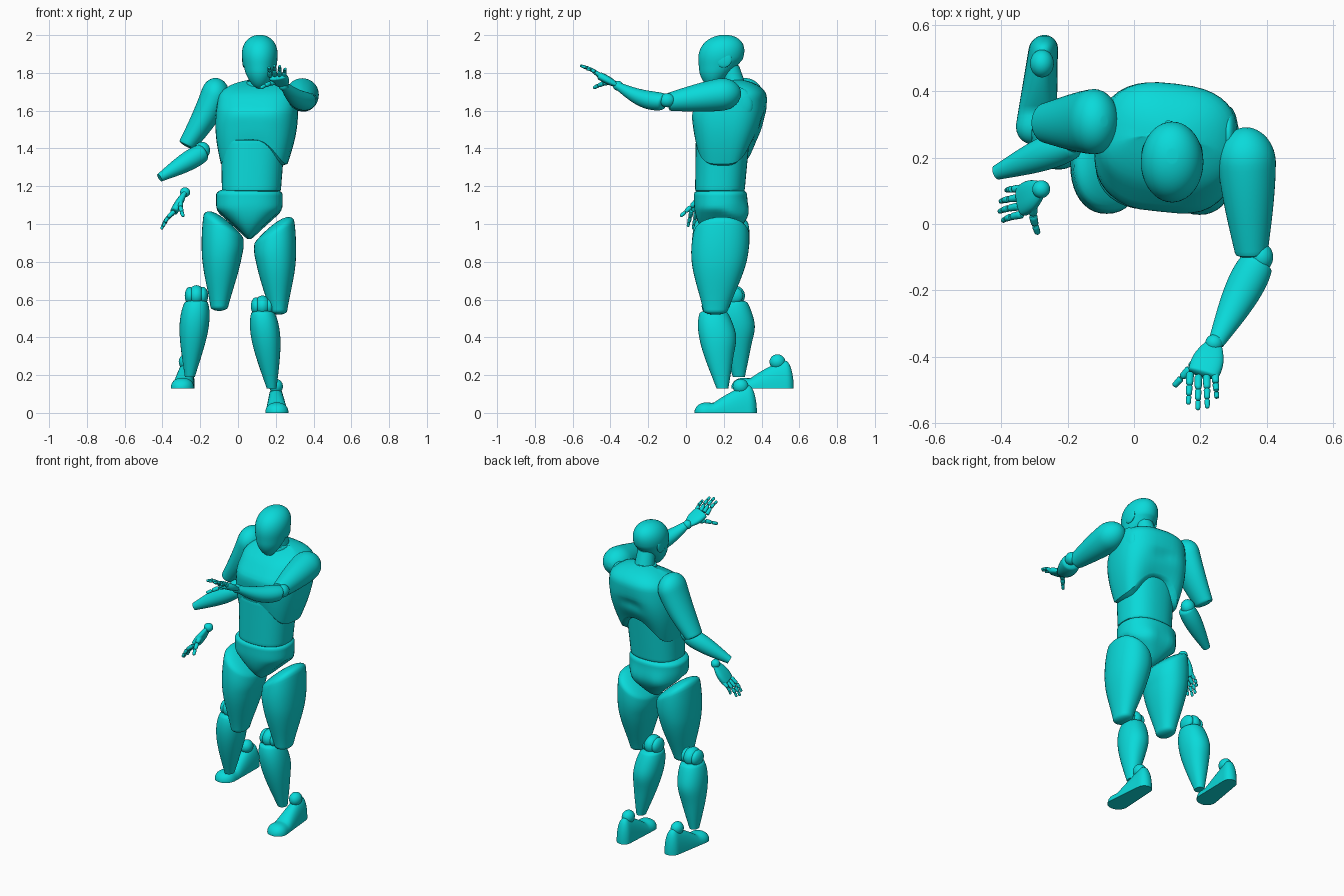
import bpy, bmesh, math
from mathutils import Vector, Matrix

old = bpy.data.objects.get("Cube")
if old:
    bpy.data.objects.remove(old)

teal = bpy.data.materials.new("teal plastic")
teal.use_nodes = True
teal.diffuse_color = (0.003, 0.7, 0.7, 1)
teal.node_tree.nodes["Principled BSDF"].inputs["Base Color"].default_value = teal.diffuse_color

X, Y, Z = Vector((1, 0, 0)), Vector((0, 1, 0)), Vector((0, 0, 1))
MIRROR = (("left", 1), ("right", -1))


def finish(name, bm):
    bmesh.ops.recalc_face_normals(bm, faces=bm.faces)
    mesh = bpy.data.meshes.new(name)
    bm.to_mesh(mesh)
    bm.free()
    mesh.materials.append(teal)
    obj = bpy.data.objects.new(name, mesh)
    bpy.context.collection.objects.link(obj)
    bpy.ops.object.select_all(action="DESELECT")
    obj.select_set(True)
    bpy.context.view_layer.objects.active = obj
    bpy.ops.object.shade_smooth_by_angle(angle=math.radians(40))


def clamp(value):
    return max(0, min(1, value))


def rounding(distance, length):
    """Scale factor that closes an end like an ellipse over the given length."""
    if distance >= length:
        return 1
    return math.sqrt(1 - (.99 * (1 - distance / length)) ** 2)


def superpower(value, power):
    return math.copysign(abs(value) ** (2 / power), value)


def limb(name, start, end, first, last, swell=0, peak=.5, flat=1, start_round=0, end_round=0,
         axis=None, side=X, sag=Vector(), power=2, bumps=(), warp=None, sides=40, steps=32):
    """Skin rings from start to end; the radius runs first to last and swells at peak."""
    start, end = Vector(start), Vector(end)
    axis = axis or (end - start).normalized()
    u = (side - axis * side.dot(axis)).normalized()
    v = axis.cross(u)
    skew = math.log(.5) / math.log(peak)
    bm, rings = bmesh.new(), []
    for i in range(steps + 1):
        t = (1 - math.cos(math.pi * i / steps)) / 2
        radius = first + (last - first) * t + swell * math.sin(math.pi * t ** skew)
        radius *= rounding(t, start_round) * rounding(1 - t, end_round)
        centre = start.lerp(end, t) + sag * math.sin(math.pi * t)
        ring = []
        for k in range(sides):
            angle = math.tau * k / sides
            c, s = superpower(math.cos(angle), power), superpower(math.sin(angle), power)
            out = (u * c + v * s * flat) * radius
            point = centre + out
            for middle, size, amount in bumps:
                distance = (point - Vector(middle)).length / size
                point += out.normalized() * amount * math.exp(-distance * distance)
            ring.append(bm.verts.new(warp(point, s) if warp else point))
        rings.append(ring)
    for lower, upper in zip(rings, rings[1:]):
        for k in range(sides):
            j = (k + 1) % sides
            bm.faces.new((lower[k], lower[j], upper[j], upper[k]))
    for ring in (rings[0], rings[-1]):
        tip = bm.verts.new(sum((vert.co for vert in ring), Vector()) / sides)
        for k in range(sides):
            bm.faces.new((ring[k], ring[(k + 1) % sides], tip))
    finish(name, bm)


def ball(name, centre, size):
    bm = bmesh.new()
    bmesh.ops.create_uvsphere(bm, u_segments=28, v_segments=18, radius=1)
    bm.transform(Matrix.Translation(centre) @ Matrix.Diagonal((*size, 1)))
    finish(name, bm)


# Head with a jaw rising towards the nape, ears and neck
def jaw(point, _):
    return point + Z * .5 * max(0, point.y - .14) * clamp((1.87 - point.z) / .14)


limb("head", (.115, .155, 1.715), (.115, .205, 2), first=.06, last=.12, flat=1.27,
     start_round=.35, end_round=.5, axis=Z, warp=jaw)
for word, sign in MIRROR:
    ball(word + "_ear", (.115 + sign * .083, .2, 1.87), (.01, .042, .042))
limb("neck", (.11, .28, 1.65), (.115, .23, 1.84), first=.068, last=.05, axis=Z)
limb("neck_collar", (.11, .26, 1.7), (.113, .245, 1.76), first=.085, last=.062, end_round=.1, axis=Z)


# Chest with an arched lower rim and sloping collar, turned slightly to the right
def rib_cage(point, s):
    slope = Y * .08 * max(0, -s) * clamp((point.z - 1.6) / .15)
    return point + slope + Z * .13 * s ** 4 * clamp((1.6 - point.z) / .28)


muscles = [((.09 + sign * .09, .06, 1.58), .09, .012) for _, sign in MIRROR]
spine = ((.1, .42, 1.52), .07, -.02)
limb("chest", (.085, .205, 1.3), (.11, .255, 1.765), first=.17, last=.19, swell=.035,
     flat=.87, start_round=.04, end_round=.2, axis=Z, side=Vector((1, -.12, 0)), power=2.7,
     bumps=muscles + [spine], warp=rib_cage)
ball("shoulder_socket", (.285, .27, 1.63), (.03, .085, .095))

# Abdomen
limb("abdomen", (.07, .178, 1.15), (.08, .195, 1.47), first=.155, last=.17, flat=.84,
     start_round=.1, end_round=.1, axis=Z, power=2.4)


# Pelvis, narrowing to the groin in front and fuller behind
def narrow(point, s):
    point.x = .06 + (point.x - .06) * clamp((point.z - .88) / .2 + .3 * max(0, s))
    return point


glutes = [((.06 + sign * .07, .32, 1.05), .06, .02) for _, sign in MIRROR]
limb("pelvis", (.06, .185, .92), (.06, .182, 1.2), first=.178, last=.175, flat=.8,
     start_round=.7, end_round=.15, axis=Z, power=2.3, bumps=glutes, warp=narrow)


# Legs
def thigh(word, sign, knee, hip):
    # The top is cut high on the outside and low at the groin
    def groin_cut(point, _):
        return point + Z * .75 * sign * (point.x - hip[0]) * clamp((point.z - hip[2]) * 5 + 1)
    limb(word + "_thigh", knee, hip, first=.043, last=.1, swell=.029, peak=.6, flat=1.38,
         start_round=.04, end_round=.1, axis=Z, power=2.2, warp=groin_cut)


def shin(word, knee, ankle):
    knee, ankle = Vector(knee), Vector(ankle)
    calf = knee.lerp(ankle, .35) + Y * .09
    limb(word + "_shin", knee, ankle, first=.05, last=.026, swell=.035, peak=.35, flat=1.2,
         start_round=.04, axis=Z, power=2.2, bumps=[(calf, .07, .012)])
    cap = knee + Z * .02
    ball(word + "_knee", cap, (.045, .062, .056))
    for _, sign in MIRROR:
        ball(word + "_knee_side", cap + X * sign * .035, (.027, .052, .047))


def foot(word, toe, heel):
    toe, heel = Vector(toe), Vector(heel)

    # The sole is flat and the instep climbs to the ankle
    def instep(point, _):
        rise = clamp((point.y - toe.y - .1) / .18)
        height = max(0, point.z - toe.z)
        return Vector((point.x, point.y, toe.z + height * (.9 + 2.4 * rise)))
    limb(word + "_foot", toe, heel, first=.066, last=.041, start_round=.2, end_round=.12,
         axis=Y, power=2.3, warp=instep)
    ball(word + "_ankle", toe.lerp(heel, .74) + Z * .14, (.036, .042, .04))


thigh("left", 1, (.215, .155, .52), (.19, .19, 1))
thigh("right", -1, (-.1, .165, .54), (-.075, .19, 1.03))
shin("left", (.13, .145, .545), (.178, .193, .13))
shin("right", (-.22, .25, .6), (-.255, .28, .19))
foot("left", (.207, .045, 0), (.2, .375, 0))
foot("right", (-.3, .24, .13), (-.27, .57, .13))

# Left arm, reaching forward
limb("left_upper_arm", (.335, .29, 1.7), (.355, -.1, 1.645), first=.085, last=.047, swell=.014,
     peak=.4, flat=.98, start_round=.28, end_round=.03)
ball("left_elbow", (.385, -.1, 1.655), (.035, .042, .037))
limb("left_forearm", (.375, -.11, 1.645), (.247, -.36, 1.73), first=.045, last=.024, swell=.018,
     peak=.35, flat=.88, start_round=.05, sag=Z * -.02)

# Right arm, hanging back
limb("right_upper_arm", (-.09, .31, 1.765), (-.275, .305, 1.41), first=.08, last=.045, swell=.008,
     flat=1.28, start_round=.25, end_round=.03, sag=X * .018)
ball("right_elbow", (-.19, .255, 1.39), (.042, .04, .045))
limb("right_forearm", (-.175, .25, 1.385), (-.415, .155, 1.245), first=.04, last=.022, swell=.018,
     peak=.35, start_round=.06, side=Y)


# Hands: a flat palm, a wrist ball and jointed digits
def digit(name, base, tip, radius, arch):
    joints = [base, base.lerp(tip, .4) + arch, base.lerp(tip, .72) + arch * .7, tip]
    for number, (near, far) in enumerate(zip(joints, joints[1:])):
        thickness = radius * (1 - .16 * number)
        limb(f"{name}_joint_{number}", near, far, first=thickness, last=thickness * .85,
             start_round=.12, end_round=.2, side=Vector((.7, .3, .6)), sides=12, steps=8)


def hand(word, wrist, knuckles, across, reach, thumb_tip, arch):
    wrist, knuckles = Vector(wrist), Vector(knuckles)
    limb(word + "_palm", wrist, knuckles, first=.024, last=.046, swell=.012, flat=.44,
         end_round=.08, side=across, power=2.6)
    ball(word + "_wrist", wrist, (.027, .027, .026))
    for number, length in enumerate((.92, 1, .95, .75)):
        spread = number - 1.5
        base = knuckles + across * spread - reach * .04 * spread ** 2
        digit(f"{word}_finger_{number}", base, base + reach * length + across * spread * .15,
              .0125, arch)
    digit(word + "_thumb", wrist.lerp(knuckles, .4) - across, Vector(thumb_tip), .0155, arch * .5)


hand("left", (.242, -.36, 1.732), (.207, -.458, 1.785), X * .025, Vector((0, -.105, .055)),
     (.12, -.49, 1.72), Z * .01)
hand("right", (-.28, .105, 1.168), (-.342, .067, 1.06), Y * .026, Vector((-.065, -.015, -.09)),
     (-.29, -.03, 1.04), X * -.012)
